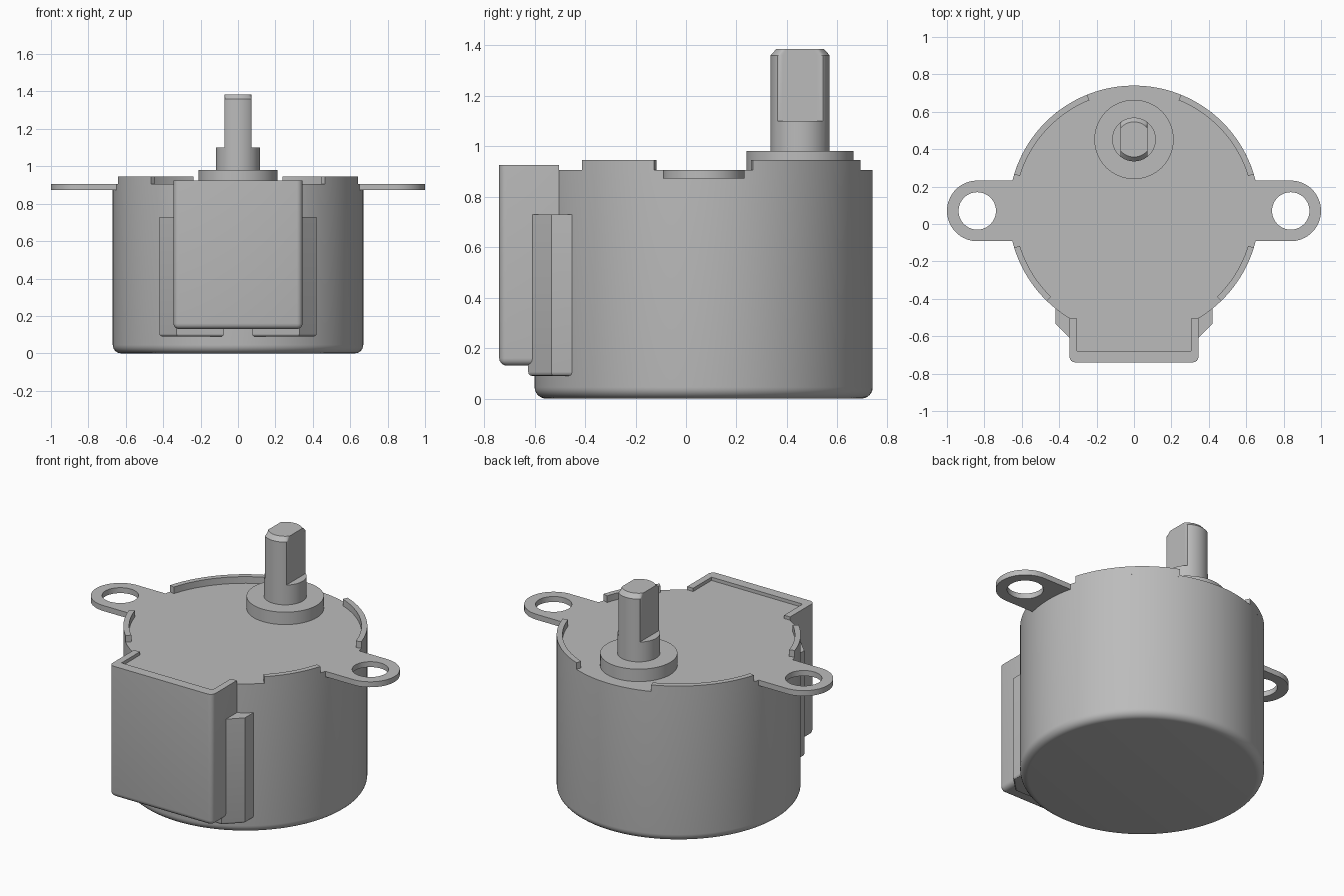
import bpy, bmesh
from math import sin, cos, pi, radians, atan2

old = bpy.data.objects.get("Cube")
if old:
    bpy.data.objects.remove(old, do_unlink=True)

GREY = (0.5, 0.5, 0.5, 1)
metal = bpy.data.materials.new("plain grey")
metal.use_nodes = True
metal.diffuse_color = GREY
metal.node_tree.nodes["Principled BSDF"].inputs["Base Color"].default_value = GREY

CY, R, TOP = 0.07, 0.67, 0.905   # can centre, radius and top height
parts = []


def finish(name, bm):
    bmesh.ops.remove_doubles(bm, verts=bm.verts, dist=1e-5)
    bmesh.ops.recalc_face_normals(bm, faces=bm.faces)
    mesh = bpy.data.meshes.new(name)
    bm.to_mesh(mesh)
    bm.free()
    mesh.materials.append(metal)
    obj = bpy.data.objects.new(name, mesh)
    bpy.context.collection.objects.link(obj)
    parts.append(obj)
    return obj


def skin(bm, rings):
    """Join consecutive closed rings of vertices with quads."""
    n = len(rings[0])
    for a, b in zip(rings, rings[1:]):
        for i in range(n):
            j = (i + 1) % n
            bm.faces.new((a[i], a[j], b[j], b[i]))


def turned(name, cy, profile, n=96):
    """Turned solid from (radius, z, half width limit in x)."""
    bm = bmesh.new()
    rings = []
    for r, z, limit in profile:
        pts = [2 * pi * (i + 0.5) / n for i in range(n)]
        rings.append([bm.verts.new((max(-limit, min(limit, r * cos(a))),
                                    cy + r * sin(a), z)) for a in pts])
    skin(bm, rings)
    bm.faces.new(rings[0])
    bm.faces.new(rings[-1])
    return finish(name, bm)


def prism(points, z0, z1):
    bm = bmesh.new()
    rings = [[bm.verts.new((x, y, z)) for x, y in points] for z in (z0, z1)]
    skin(bm, rings)
    for ring in rings:
        bm.faces.new(ring)
    return bm


def bevel_where(bm, rule, width, segments=4):
    """Round the edges whose midpoint satisfies the rule."""
    chosen = [e for e in bm.edges if rule((e.verts[0].co + e.verts[1].co) / 2)]
    bmesh.ops.bevel(bm, geom=chosen, offset=width, segments=segments,
                    profile=0.5, affect='EDGES')


# Motor can with a rounded bottom edge
F = 0.045
fillet = [(R - F + F * sin(a), F - F * cos(a), 9)
          for a in (radians(15 * k) for k in range(7))]
turned("motor_can", CY, fillet + [(R, TOP, 9)], 128)

# Boss and output shaft with two flats
SY, SR, FLAT = 0.452, 0.117, 0.072
turned("shaft_boss", SY, [(0.212, 0.88, 9), (0.212, 0.98, 9)])
turned("output_shaft", SY, [(SR, 0.95, 9), (SR, 1.1, 9), (SR, 1.1, FLAT),
                            (SR, 1.36, FLAT), (SR - 0.023, 1.385, FLAT)])

# Raised rim segments
for side, s in (("left", 1), ("right", -1)):
    for place, a0, a1 in (("back", 17, 68), ("front", -46, -17)):
        arc = [radians(a0 + (a1 - a0) * k / 20) for k in range(21)]
        pts = [(s * R * cos(a), CY + R * sin(a)) for a in arc]
        pts += [(s * 0.638 * cos(a), CY + 0.638 * sin(a)) for a in reversed(arc)]
        finish(f"{side}_{place}_rim", prism(pts, TOP - 0.01, 0.945))

# Mounting ears with round holes
EX, ER, HOLE, BACK = 0.838, 0.162, 0.1, 0.24
for side, s in (("left", 1), ("right", -1)):
    inner, outer = [], []
    for k in range(64):
        a = 2 * pi * k / 64
        c, d = cos(a), sin(a)
        reach = ER if c >= 0 else min(BACK / -c, ER / max(abs(d), 1e-6))
        inner.append((s * (EX + HOLE * c), CY + HOLE * d))
        outer.append((s * (EX + reach * c), CY + reach * d))
    bm = bmesh.new()
    loops = [[bm.verts.new((x, y, z)) for x, y in pts] for pts, z in
             ((inner, 0.872), (outer, 0.872), (outer, TOP), (inner, TOP))]
    skin(bm, loops + loops[:1])
    finish(f"{side}_mounting_ear", bm)

# Wire cover with rounded front and lower edges
W, FRONT, LOW = 0.345, -0.74, 0.13
bm = prism([(-W, FRONT), (W, FRONT), (W, -0.504), (-W, -0.504)], LOW, 0.925)
bevel_where(bm, lambda m: (m.y < FRONT + 0.01 and abs(m.x) > 0.3)
            or (m.z < LOW + 0.01 and m.y < -0.51), 0.03)
cover = finish("wire_cover", bm)

# Shallow recess in the top of the cover, level with the can
I = W - 0.04
cutter = finish("recess_cutter", prism([(-I, -0.68), (I, -0.68), (I, -0.3), (-I, -0.3)], TOP, 1))
cutter.hide_render = True
parts.remove(cutter)
cut = cover.modifiers.new("recess", 'BOOLEAN')
cut.operation, cut.solver, cut.object = 'DIFFERENCE', 'EXACT', cutter
bpy.context.view_layer.objects.active = cover
bpy.ops.object.modifier_apply(modifier=cut.name)
bpy.data.objects.remove(cutter, do_unlink=True)

# Chamfered connector halves beside and below the cover
for side, s in (("left", 1), ("right", -1)):
    pts = [(0.075, -0.45), (0.42, -0.45), (0.42, -0.533), (0.328, -0.625), (0.075, -0.625)]
    bm = prism([(s * x, y) for x, y in pts], 0.09, 0.73)
    bevel_where(bm, lambda m: m.z < 0.1 and m.y < -0.46, 0.015, 3)
    finish(f"{side}_connector_half", bm)

# Smooth the curved surfaces and keep the corners sharp
bpy.ops.object.select_all(action='DESELECT')
for obj in parts:
    obj.select_set(True)
bpy.context.view_layer.objects.active = parts[0]
bpy.ops.object.shade_smooth_by_angle(angle=radians(30))
